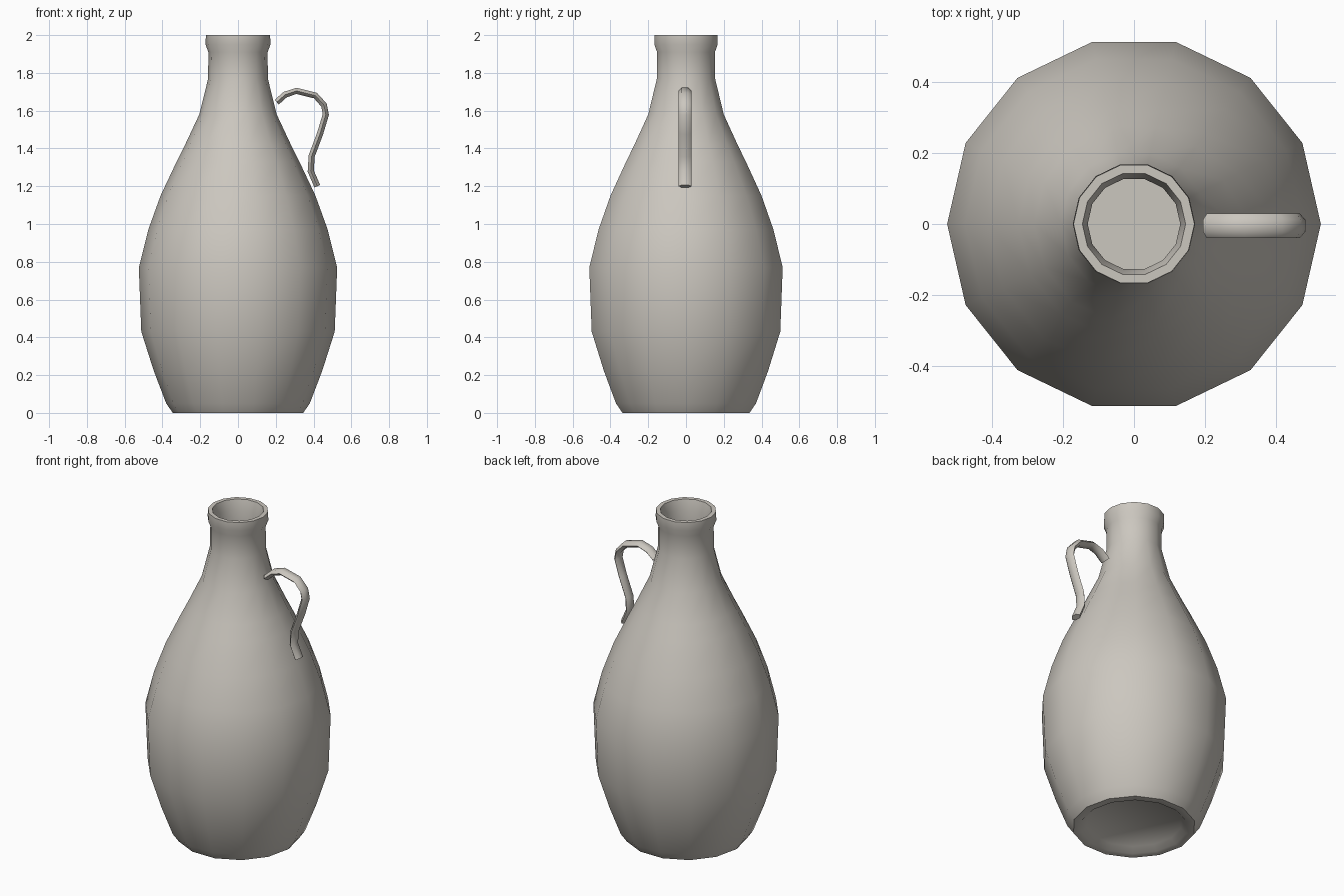
import bpy
import bmesh
from math import pi, cos, sin, radians
from mathutils import Vector

cube = bpy.data.objects.get("Cube")
if cube:
    bpy.data.objects.remove(cube, do_unlink=True)

# One clay colour for the whole jug
clay = bpy.data.materials.new("warm_grey_clay")
clay.use_nodes = True
colour = (0.60, 0.57, 0.52, 1.0)
clay.diffuse_color = colour
clay.node_tree.nodes["Principled BSDF"].inputs["Base Color"].default_value = colour


def loft(name, rings, angle):
    """Skin a list of point rings, cap both ends and shade smooth."""
    bm = bmesh.new()
    loops = [[bm.verts.new(p) for p in ring] for ring in rings]
    n = len(loops[0])
    for a, b in zip(loops, loops[1:]):
        for i in range(n):
            j = (i + 1) % n
            bm.faces.new((a[i], a[j], b[j], b[i]))
    bm.faces.new(loops[0][::-1])
    bm.faces.new(loops[-1])
    bmesh.ops.recalc_face_normals(bm, faces=bm.faces[:])
    mesh = bpy.data.meshes.new(name)
    bm.to_mesh(mesh)
    bm.free()
    obj = bpy.data.objects.new(name, mesh)
    bpy.context.collection.objects.link(obj)
    mesh.materials.append(clay)
    bpy.ops.object.select_all(action="DESELECT")
    obj.select_set(True)
    bpy.context.view_layer.objects.active = obj
    bpy.ops.object.shade_smooth_by_angle(angle=radians(angle))
    return obj


# Bottle: from the recessed base, up the outside, over the lip, down the inside
SIDES = 14
profile = [
    (0.27, 0.03), (0.30, 0.0), (0.345, 0.0), (0.38, 0.05), (0.445, 0.22),
    (0.512, 0.43), (0.525, 0.77), (0.475, 0.97), (0.41, 1.15), (0.325, 1.33),
    (0.28, 1.42), (0.205, 1.58), (0.158, 1.77), (0.157, 1.91), (0.172, 1.95),
    (0.170, 2.0), (0.145, 2.0), (0.130, 1.94), (0.130, 1.77), (0.17, 1.58),
    (0.29, 1.33), (0.44, 0.97), (0.485, 0.77), (0.475, 0.43), (0.33, 0.08),
]
loft("bottle", [
    [(r * cos(2 * pi * i / SIDES), r * sin(2 * pi * i / SIDES), z)
     for i in range(SIDES)]
    for r, z in profile
], 55)

# Handle: a flattened strap following a hooked path beside the neck
path = [Vector((x, -0.005, z)) for x, z in [
    (0.205, 1.645), (0.25, 1.685), (0.31, 1.705), (0.41, 1.68), (0.455, 1.63),
    (0.465, 1.58), (0.435, 1.48), (0.39, 1.36), (0.385, 1.28), (0.42, 1.20),
]]
rings = []
for k, p in enumerate(path):
    tangent = (path[min(k + 1, len(path) - 1)] - path[max(k - 1, 0)]).normalized()
    side = Vector((0, 1, 0))
    out = tangent.cross(side)
    rings.append([
        p + side * 0.035 * cos(2 * pi * i / 6) + out * 0.019 * sin(2 * pi * i / 6)
        for i in range(6)
    ])
loft("handle", rings, 65)
